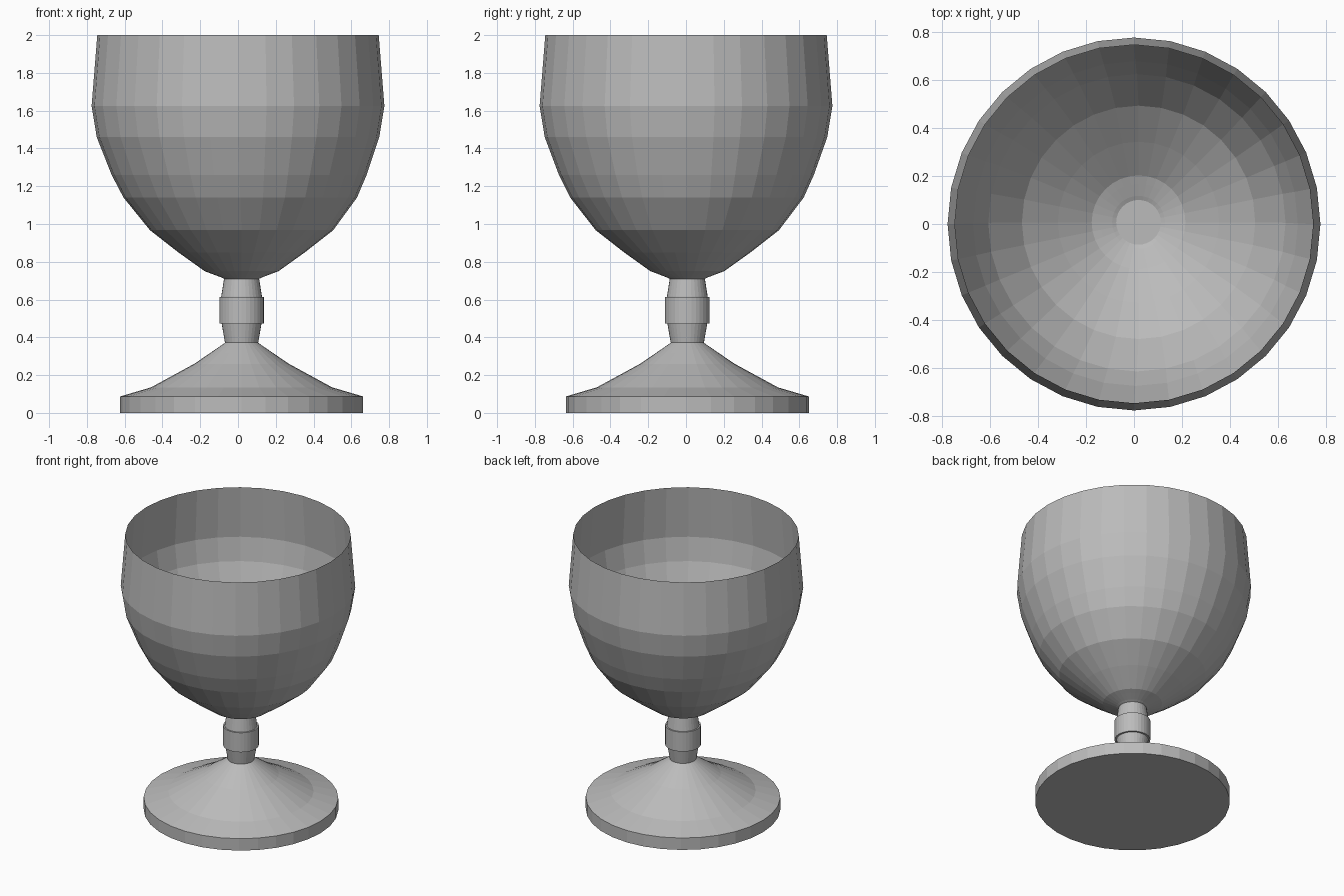
import bpy, bmesh, math

if "Cube" in bpy.data.objects:
    bpy.data.objects.remove(bpy.data.objects["Cube"])

SIDES = 32

grey = bpy.data.materials.new("plain grey")
grey.diffuse_color = (0.5, 0.5, 0.5, 1)
grey.use_nodes = True
grey.node_tree.nodes["Principled BSDF"].inputs["Base Color"].default_value = grey.diffuse_color


def lathe(name, profile, cap_bottom=False, cap_top=False):
    """Spin rings of (radius, z, x offset, y offset) into a flat-faced surface."""
    bm = bmesh.new()
    rings = []
    for r, z, ox, oy in profile:
        rings.append([bm.verts.new((ox + r * math.cos(2 * math.pi * i / SIDES),
                                    oy + r * math.sin(2 * math.pi * i / SIDES), z))
                      for i in range(SIDES)])
    for low, high in zip(rings, rings[1:]):
        for i in range(SIDES):
            j = (i + 1) % SIDES
            bm.faces.new((low[i], low[j], high[j], high[i]))
    if cap_bottom:
        bm.faces.new(rings[0][::-1])
    if cap_top:
        bm.faces.new(rings[-1])
    mesh = bpy.data.meshes.new(name)
    bm.to_mesh(mesh)
    bm.free()
    mesh.materials.append(grey)
    obj = bpy.data.objects.new(name, mesh)
    bpy.context.collection.objects.link(obj)
    return obj


def offset(points, ox=0.019, oy=0.007):
    return [(r, z, ox, oy) for r, z in points]


# Foot: flat disc rising in a concave cone
lathe("foot", offset([(0.643, 0), (0.643, 0.087), (0.48, 0.135), (0.25, 0.26),
                      (0.165, 0.318), (0.082, 0.375)]), cap_bottom=True)

# Stem, flaring towards the collar from both ends
lathe("stem", offset([(0.088, 0.372), (0.105, 0.47), (0.108, 0.615), (0.093, 0.71)]),
      cap_top=True)

# Collar around the stem
lathe("collar", offset([(0.105, 0.472), (0.118, 0.472), (0.118, 0.614), (0.105, 0.614)]))

# Thin open bowl, leaning slightly off the stem axis
lathe("bowl", offset([(0.093, 0.71), (0.11, 0.718), (0.16, 0.737), (0.195, 0.75),
                      (0.335, 0.85), (0.485, 0.967)])
      + [(0.618, 1.14, 0.012, 0.005), (0.675, 1.26, 0.006, 0.002),
         (0.748, 1.46, 0, 0), (0.775, 1.625, 0, 0), (0.745, 2.0, 0, 0)])
